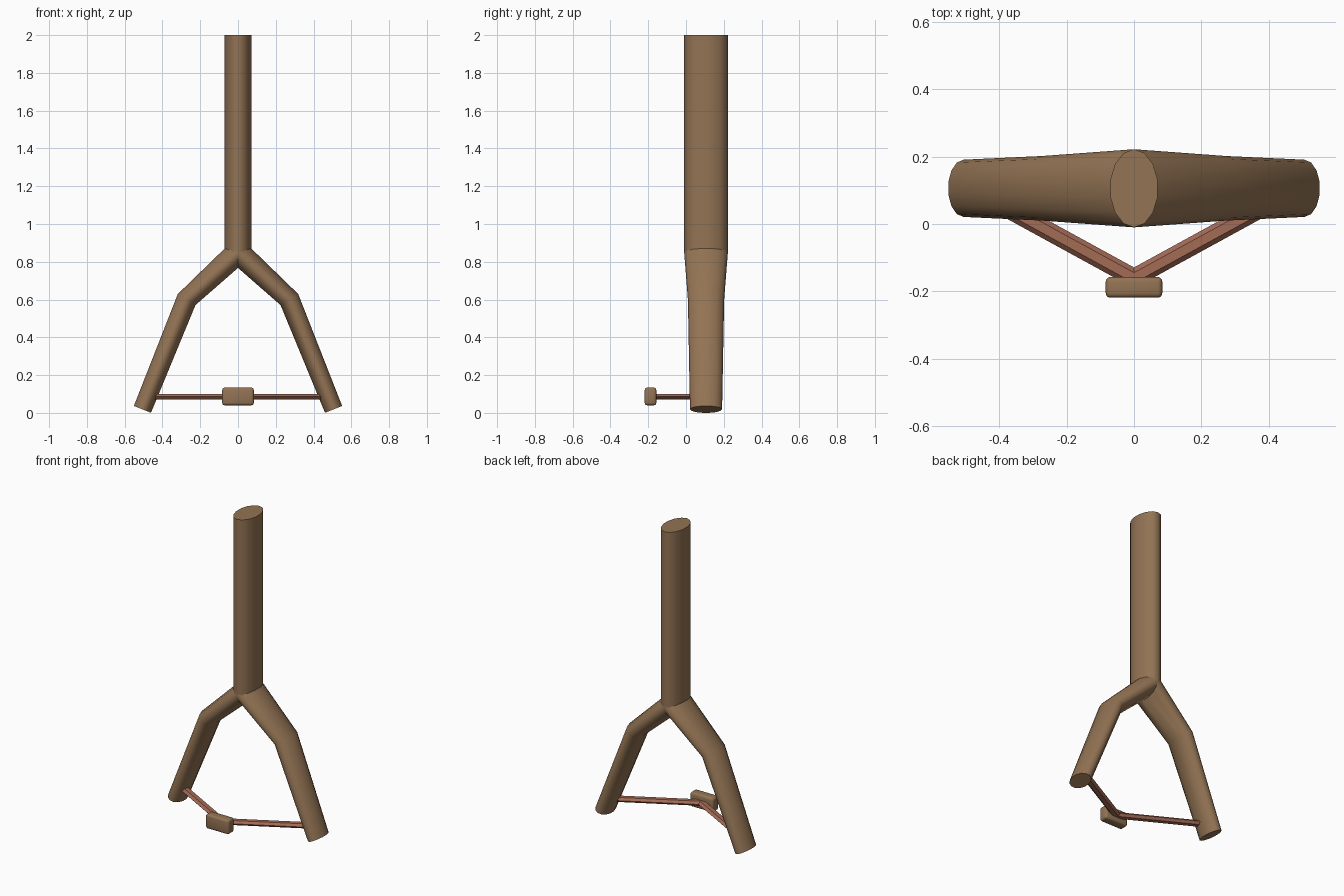
import bpy, bmesh, math
from mathutils import Vector

if "Cube" in bpy.data.objects:
    bpy.data.objects.remove(bpy.data.objects["Cube"])


def material(name, rgb):
    m = bpy.data.materials.new(name)
    m.diffuse_color = (*rgb, 1.0)
    m.use_nodes = True
    m.node_tree.nodes["Principled BSDF"].inputs["Base Color"].default_value = m.diffuse_color
    return m


wood = material("brown_wood", (0.29, 0.172, 0.088))
rubber = material("reddish_rubber", (0.37, 0.145, 0.09))


def finish(name, bm, mat, smooth_angle=None):
    bmesh.ops.recalc_face_normals(bm, faces=bm.faces)
    mesh = bpy.data.meshes.new(name)
    bm.to_mesh(mesh)
    bm.free()
    mesh.materials.append(mat)
    obj = bpy.data.objects.new(name, mesh)
    bpy.context.collection.objects.link(obj)
    if smooth_angle:
        bpy.ops.object.select_all(action='DESELECT')
        obj.select_set(True)
        bpy.context.view_layer.objects.active = obj
        bpy.ops.object.shade_smooth_by_angle(angle=math.radians(smooth_angle))
    return obj


def loft(name, rings, sides, mat, smooth_angle=None):
    """Skin elliptical rings, each given as centre, half axis u, half axis v."""
    bm = bmesh.new()
    loops = []
    for c, u, v in rings:
        c, u, v = Vector(c), Vector(u), Vector(v)
        angles = [2 * math.pi * k / sides for k in range(sides)]
        loops.append([bm.verts.new(c + u * math.cos(a) + v * math.sin(a)) for a in angles])
    for a, b in zip(loops, loops[1:]):
        for k in range(sides):
            j = (k + 1) % sides
            bm.faces.new((a[k], a[j], b[j], b[k]))
    bm.faces.new(loops[0])
    bm.faces.new(loops[-1])
    return finish(name, bm, mat, smooth_angle)


CY = 0.106  # depth of the fork's centre plane

# Oval handle
loft("handle", [((0, CY, z), (0, 0.116, 0), (0.072, 0, 0)) for z in (0.855, 2.0)],
     14, wood, 50)

# Two bent, tapering fork arms that meet in a mitre
for side, s in (("left", -1), ("right", 1)):
    loft(side + "_fork_arm", [
        ((0, CY, 0.853), (0, 0.116, 0), (0, 0, 0.088)),
        ((s * 0.272, CY, 0.60), (0, 0.096, 0), (s * 0.048, 0, 0.030)),
        ((s * 0.506, CY, 0.0186), (0, 0.085, 0), (s * 0.0465, 0, 0.0186)),
    ], 14, wood, 50)

# Flattened six-sided elastic band, bent at the pouch
loft("elastic_band", [
    ((-0.475, 0.10, 0.086), (0.013, 0.024, 0), (0, 0, 0.017)),
    ((0, -0.16, 0.086), (0, 0.031, 0), (0, 0, 0.017)),
    ((0.475, 0.10, 0.086), (-0.013, 0.024, 0), (0, 0, 0.017)),
], 6, rubber)

# Rounded pouch block
bm = bmesh.new()
bmesh.ops.create_cube(bm, size=1)
for v in bm.verts:
    v.co = Vector((v.co.x * 0.168, v.co.y * 0.062 - 0.188, v.co.z * 0.094 + 0.087))
bmesh.ops.bevel(bm, geom=bm.edges[:], offset=0.014, segments=3, profile=0.5, affect='EDGES')
finish("pouch", bm, wood, 40)
